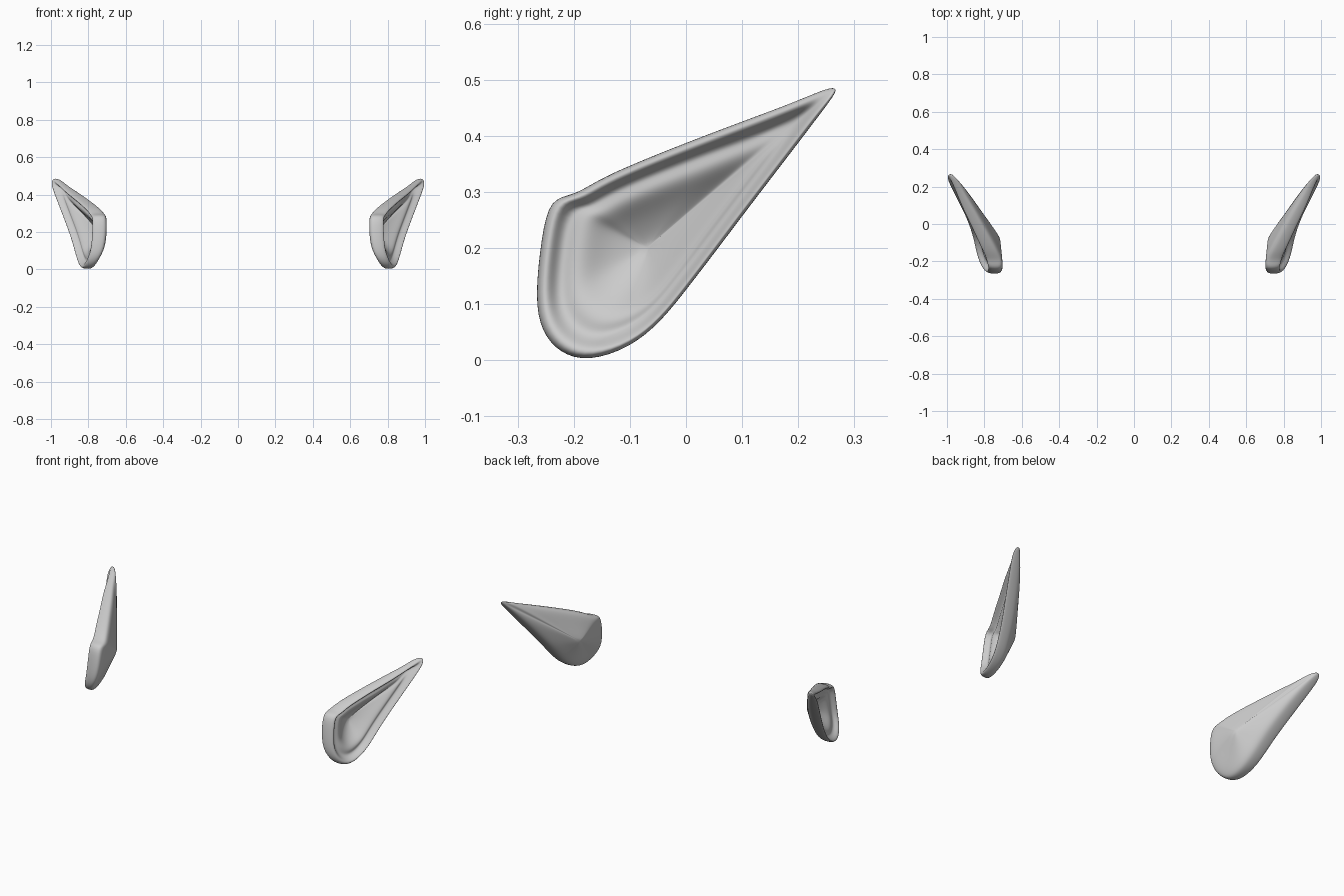
import bpy
import bmesh

if "Cube" in bpy.data.objects:
    bpy.data.objects.remove(bpy.data.objects["Cube"])

# Ear outline: y, z, outer rim x, inner rim x (right ear, from tip over the top)
OUTLINE = [
    (.268, .488, .995, .965), (.245, .483, .985, .94), (.19, .459, .960, .915),
    (.10, .426, .925, .86), (0, .388, .875, .805), (-.10, .348, .83, .75),
    (-.16, .320, .80, .72), (-.20, .294, .785, .70), (-.243, .290, .775, .70),
    (-.258, .22, .775, .695), (-.270, .11, .78, .705), (-.258, .05, .80, .735),
    (-.225, .012, .82, .76), (-.175, -.003, .84, .775), (-.10, .022, .855, .785),
    (-.045, .068, .87, .795), (0, .125, .885, .81), (.05, .190, .905, .825),
    (.11, .270, .935, .855), (.19, .374, .975, .90), (.25, .453, 1.005, .945),
    (.268, .478, 1.005, .965)]
CY, CZ = -.07, .20          # deepest point of the bowl
IN_X, OUT_X = .77, .845     # rim planes at that point

# Cross-section from the smooth back, round the rim, into the ridged bowl:
# scale toward the centre, blend (0 back plane, 1 rim plane), x offset
SECTION = [
    (.22, 0, -.042), (.5, 0, -.026), (.78, 0, -.012), (.93, 0, 0),
    (1, .22, 0), (1, .70, 0), (.965, 1, 0), (.90, 1, -.002),
    (.84, 1, -.022), (.77, 1, -.034), (.68, 1, -.027), (.58, 1, -.032),
    (.45, 1, -.052), (.32, 1, -.070), (.15, 1, -.088)]


def build_ear(name, side):
    bm = bmesh.new()
    rings = []
    for s, blend, dx in SECTION:
        centre_x = IN_X + (OUT_X - IN_X) * blend
        ring = []
        for y, z, xo, xi in OUTLINE:
            rim_x = xi + (xo - xi) * blend
            x = centre_x + (rim_x - centre_x) * s + dx
            ring.append(bm.verts.new((side * x, CY + (y - CY) * s, CZ + (z - CZ) * s)))
        rings.append(ring)
    n = len(OUTLINE)
    for a, b in zip(rings, rings[1:]):
        for i in range(n):
            j = (i + 1) % n
            bm.faces.new((a[i], a[j], b[j], b[i]))
    # Close the back and the bowl floor
    for ring, x in ((rings[0], IN_X - .052), (rings[-1], OUT_X - .098)):
        pole = bm.verts.new((side * x, CY, CZ))
        for i in range(n):
            bm.faces.new((ring[i], ring[(i + 1) % n], pole))
    bmesh.ops.recalc_face_normals(bm, faces=bm.faces[:])
    for f in bm.faces:
        f.smooth = True
    mesh = bpy.data.meshes.new(name)
    bm.to_mesh(mesh)
    bm.free()
    ear = bpy.data.objects.new(name, mesh)
    bpy.context.collection.objects.link(ear)
    sub = ear.modifiers.new("smooth", 'SUBSURF')
    sub.levels = sub.render_levels = 2


build_ear("right_ear", 1)
build_ear("left_ear", -1)
